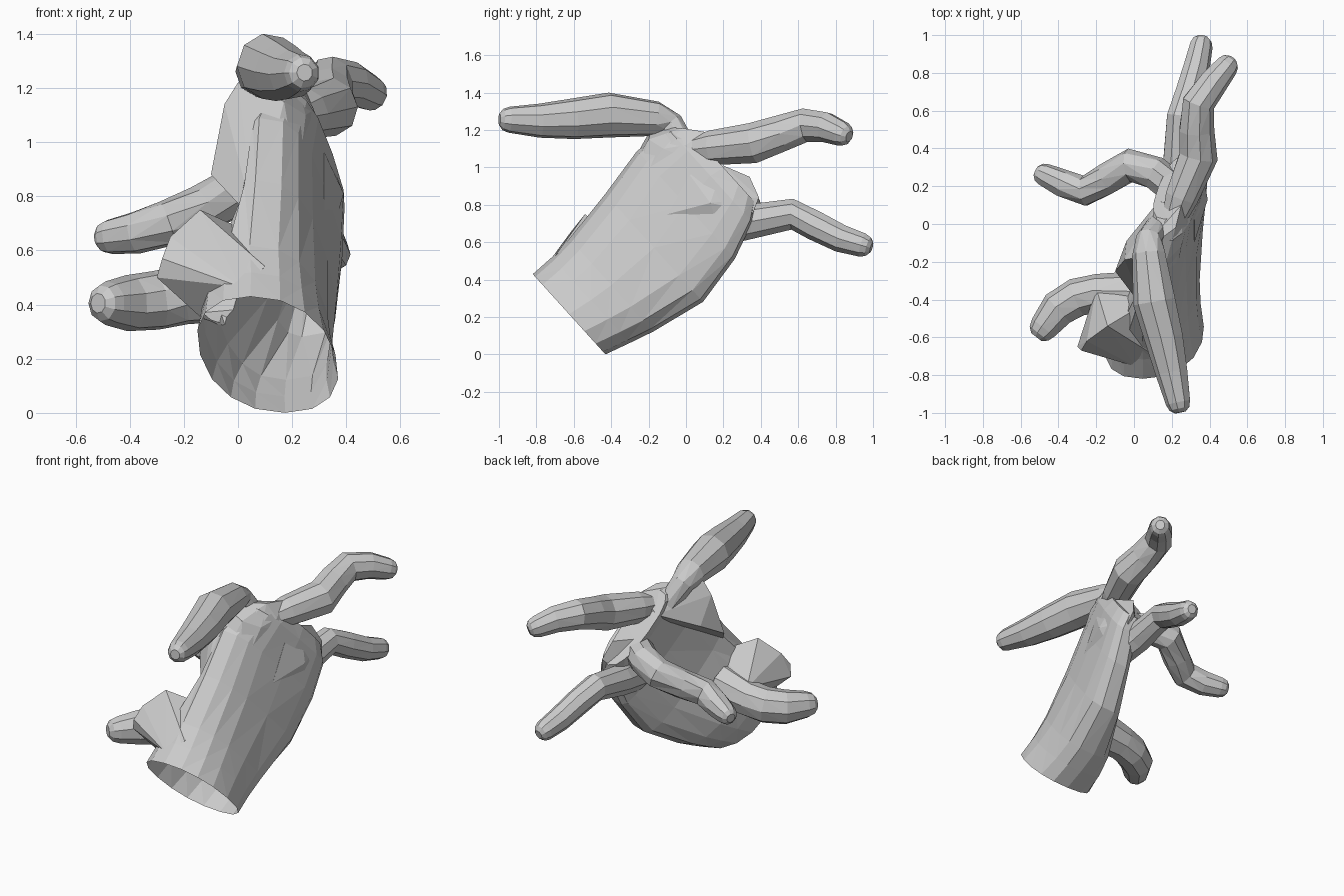
import bpy, bmesh
from math import sin, cos, pi, copysign
from mathutils import Vector as V


def finish(name, bm):
    bmesh.ops.recalc_face_normals(bm, faces=bm.faces)
    me = bpy.data.meshes.new(name)
    bm.to_mesh(me)
    bm.free()
    ob = bpy.data.objects.new(name, me)
    bpy.context.collection.objects.link(ob)
    return ob


def loft(name, rings):
    """Skin a list of equal-length point rings and cap both ends."""
    bm = bmesh.new()
    loops = [[bm.verts.new(p) for p in r] for r in rings]
    n = len(loops[0])
    for a, b in zip(loops, loops[1:]):
        for i in range(n):
            j = (i + 1) % n
            bm.faces.new((a[i], a[j], b[j], b[i]))
    bm.faces.new(loops[0])
    bm.faces.new(loops[-1])
    bmesh.ops.triangulate(bm, faces=bm.faces)
    return finish(name, bm)


def finger(name, path, sides=9):
    """Faceted tube through (x, y, z, radius) joints with a blunt rounded tip."""
    pts = [V(p[:3]) for p in path]
    rad = [p[3] for p in path]
    d = (pts[-1] - pts[-2]).normalized()
    tip, r = pts[-1], rad[-1]
    for step, shrink in ((0.5, 0.82), (0.8, 0.45)):
        pts.append(tip + d * r * step)
        rad.append(r * shrink)
    rings = []
    for i, p in enumerate(pts):
        t = (pts[min(i + 1, len(pts) - 1)] - pts[max(i - 1, 0)]).normalized()
        s = t.cross(V((0, 0, 1))).normalized()
        u = s.cross(t)
        rings.append([p + (s * cos(2 * pi * k / sides) + u * 1.05 * sin(2 * pi * k / sides)) * rad[i]
                      for k in range(sides)])
    return loft(name, rings)


def hull(name, points):
    bm = bmesh.new()
    for p in points:
        bm.verts.new(p)
    res = bmesh.ops.convex_hull(bm, input=bm.verts)
    junk = {g for g in res["geom_interior"] + res["geom_unused"] if isinstance(g, bmesh.types.BMVert)}
    bmesh.ops.delete(bm, geom=list(junk), context='VERTS')
    return finish(name, bm)


# Palm and wrist: centre, half width, half thickness, twist in x, palm hollow, roundness
sections = [
    ((0.11, -0.625, 0.215), 0.29, 0.25, 0.22, 0, 0.9),
    ((0.11, -0.51, 0.29), 0.31, 0.23, 0.20, 0, 0.85),
    ((0.11, -0.40, 0.37), 0.335, 0.22, 0.20, 0.03, 0.8),
    ((0.15, -0.17, 0.57), 0.39, 0.18, 0.22, 0.09, 0.7),
    ((0.18, 0.00, 0.80), 0.39, 0.155, 0.26, 0.10, 0.65),
    ((0.22, 0.13, 0.955), 0.335, 0.13, 0.26, 0.06, 0.65),
    ((0.23, 0.20, 1.00), 0.26, 0.10, 0.26, 0, 0.8),
]
rings = []
for c, hw, ht, twist, cup, power in sections:
    u = V((twist, 0.67, -0.74))
    ring = []
    for k in range(16):
        a = 2 * pi * k / 16
        s = copysign(abs(sin(a)) ** power, sin(a))
        w = copysign(abs(cos(a)) ** power, cos(a))
        x = ht * s + max(0, -s) * cup
        ring.append(V(c) + u * hw * w + V((x, 0, 0)))
    rings.append(ring)
hand = loft("hand", rings)

# Thumb pad, the raised edge under the first two fingers, and the outer knuckle
parts = [
    hull("thumb_pad", [(-0.30, -0.65, 0.50), (-0.28, -0.67, 0.57), (-0.25, -0.62, 0.65),
                       (-0.14, -0.54, 0.75), (0.06, -0.42, 0.66), (-0.08, -0.27, 0.42),
                       (-0.14, -0.585, 0.355), (0.01, -0.755, 0.465), (0.10, -0.69, 0.54),
                       (-0.20, -0.34, 0.52), (0.10, -0.35, 0.50), (-0.04, -0.35, 0.30)]),
    hull("palm_edge", [(-0.10, -0.25, 0.88), (-0.05, -0.19, 1.14), (0.00, -0.18, 1.22),
                       (0.17, -0.20, 1.15), (0.22, -0.02, 1.21), (0.06, -0.46, 0.71),
                       (0.26, -0.10, 0.90), (0.13, 0.12, 1.08), (-0.04, -0.09, 0.97),
                       (0.25, 0.10, 1.19), (0.28, 0.00, 1.12), (0.31, 0.06, 1.03),
                       (0.30, 0.12, 1.02), (0.25, -0.12, 1.10), (0.22, -0.30, 0.85)]),
    hull("outer_knuckle", [(0.35, 0.36, 0.76), (0.39, 0.13, 0.81), (0.33, 0.39, 0.84),
                           (0.29, 0.34, 0.95), (0.31, 0.20, 1.01), (0.18, 0.22, 0.95),
                           (0.22, 0.30, 0.72), (0.33, 0.20, 0.60), (0.32, -0.10, 0.75),
                           (0.32, 0.02, 0.96), (0.25, 0.00, 0.80)]),
]

# Fingers
parts += [finger(n, p) for n, p in {
    "thumb": [(0.00, -0.38, 0.47, 0.13), (-0.20, -0.37, 0.435, 0.105), (-0.30, -0.39, 0.415, 0.105),
              (-0.40, -0.45, 0.405, 0.10), (-0.478, -0.55, 0.405, 0.078)],
    "first_finger": [(0.13, 0.00, 1.10, 0.06), (0.08, -0.08, 1.225, 0.07), (0.08, -0.16, 1.26, 0.09),
                     (0.11, -0.41, 1.28, 0.116), (0.16, -0.60, 1.26, 0.105),
                     (0.20, -0.78, 1.25, 0.088), (0.235, -0.945, 1.255, 0.067)],
    "second_finger": [(0.20, 0.00, 1.09, 0.06), (0.25, 0.14, 1.105, 0.09), (0.34, 0.36, 1.13, 0.105),
                      (0.33, 0.50, 1.18, 0.095), (0.34, 0.64, 1.225, 0.088),
                      (0.42, 0.75, 1.215, 0.078), (0.49, 0.835, 1.18, 0.064)],
    "third_finger": [(0.22, 0.18, 0.86, 0.09), (0.11, 0.27, 0.85, 0.09), (-0.02, 0.31, 0.81, 0.09),
                     (-0.14, 0.24, 0.75, 0.085), (-0.26, 0.175, 0.70, 0.082),
                     (-0.38, 0.215, 0.665, 0.075), (-0.475, 0.26, 0.65, 0.062)],
    "fourth_finger": [(0.26, 0.16, 0.68, 0.10), (0.24, 0.34, 0.71, 0.09), (0.25, 0.57, 0.75, 0.08),
                      (0.29, 0.69, 0.69, 0.077), (0.33, 0.83, 0.62, 0.072), (0.355, 0.945, 0.585, 0.062)],
}.items()]

# Weld everything into one skin
for p in parts:
    m = hand.modifiers.new(p.name, 'BOOLEAN')
    m.operation = 'UNION'
    m.solver = 'EXACT'
    m.object = p
bpy.context.view_layer.update()
skin = bpy.data.meshes.new_from_object(hand.evaluated_get(bpy.context.evaluated_depsgraph_get()))
hand.modifiers.clear()
hand.data = skin
for p in parts:
    bpy.data.objects.remove(p)

# Open the wrist end
bm = bmesh.new()
bm.from_mesh(skin)
n = (rings[0][0] - rings[0][8]).cross(rings[0][4] - rings[0][12]).normalized()
wrist = [f for f in bm.faces if all(abs((v.co - rings[0][0]).dot(n)) < 0.003 for v in f.verts)]
bmesh.ops.delete(bm, geom=wrist, context='FACES')
bm.to_mesh(skin)
bm.free()
